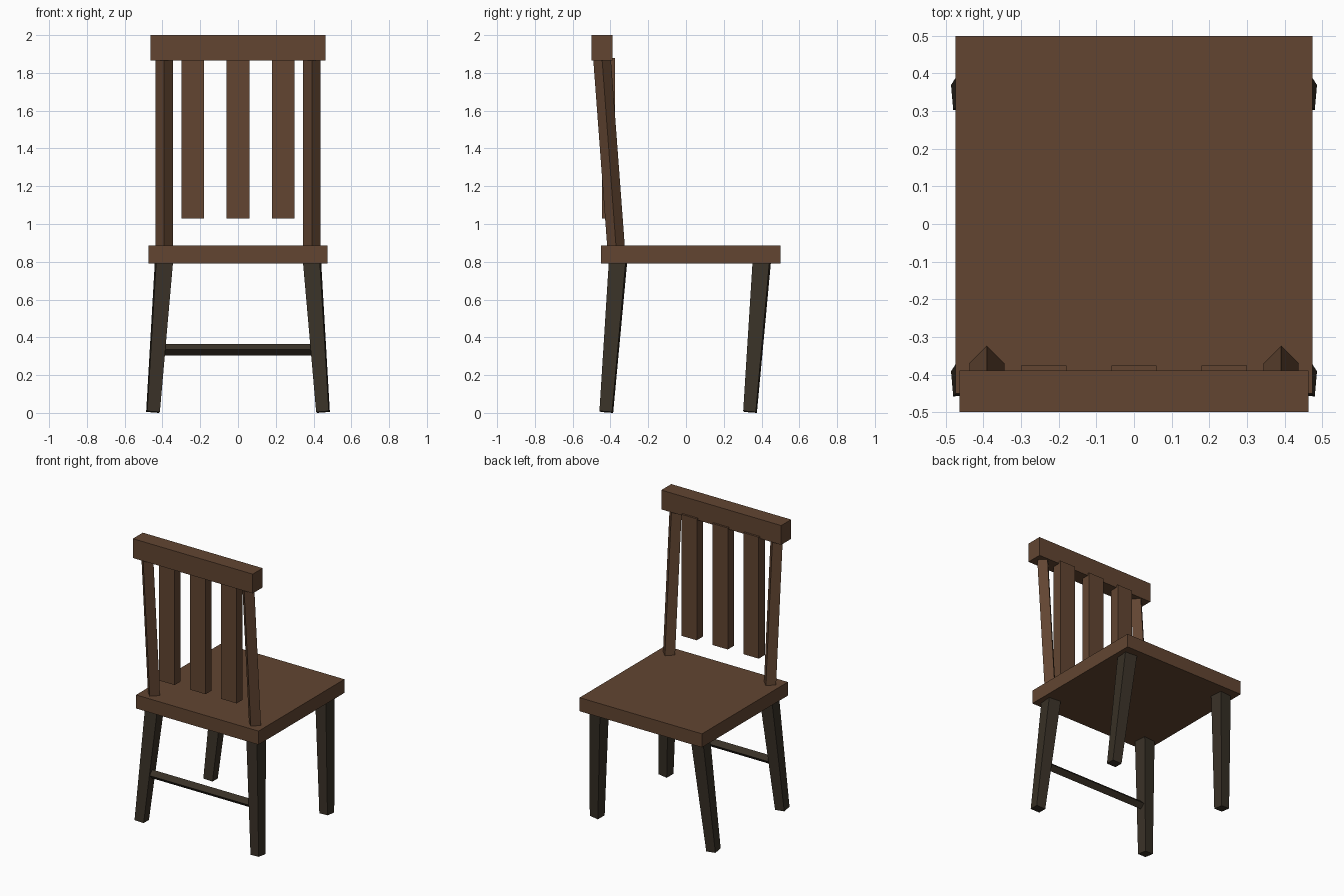
import bpy
import bmesh
from math import radians
from mathutils import Vector, Matrix

old = bpy.data.objects.get("Cube")
if old:
    bpy.data.objects.remove(old, do_unlink=True)


def make_material(name, rgb):
    mat = bpy.data.materials.new(name)
    mat.use_nodes = True
    mat.diffuse_color = (*rgb, 1)
    mat.node_tree.nodes["Principled BSDF"].inputs["Base Color"].default_value = (*rgb, 1)
    return mat


brown = make_material("brown wood", (0.122, 0.06, 0.031))
dark = make_material("dark wood", (0.041, 0.031, 0.02))


def finish(name, bm, mat):
    bmesh.ops.recalc_face_normals(bm, faces=bm.faces)
    mesh = bpy.data.meshes.new(name)
    bm.to_mesh(mesh)
    bm.free()
    mesh.materials.append(mat)
    obj = bpy.data.objects.new(name, mesh)
    bpy.context.collection.objects.link(obj)


def box(name, low, high, mat):
    low, high = Vector(low), Vector(high)
    bm = bmesh.new()
    bmesh.ops.create_cube(bm, size=1)
    bmesh.ops.scale(bm, vec=high - low, verts=bm.verts)
    bmesh.ops.translate(bm, vec=(low + high) / 2, verts=bm.verts)
    finish(name, bm, mat)


def bar(name, start, end, side_start, side_end, turn, mat, square_foot=False):
    """Four-sided bar between two points, turned about its length."""
    start, end = Vector(start), Vector(end)
    axis = end - start
    upright = abs(axis.z) > abs(axis.x)
    spin = Matrix.Rotation(radians(turn), 3, "Z" if upright else "X")
    bm = bmesh.new()
    rings = []
    for centre, side in ((start, side_start), (end, side_end)):
        ring = []
        for a, b in ((-1, -1), (1, -1), (1, 1), (-1, 1)):
            flat = (a, b, 0) if upright else (0, a, b)
            offset = spin @ (Vector(flat) * side / 2)
            if square_foot:
                offset.z = -(offset.x * axis.x + offset.y * axis.y) / axis.z
            ring.append(bm.verts.new(centre + offset))
        rings.append(ring)
    bottom, top = rings
    bm.faces.new(bottom)
    bm.faces.new(top)
    for i in range(4):
        j = (i + 1) % 4
        bm.faces.new((bottom[i], bottom[j], top[j], top[i]))
    finish(name, bm, mat)


# Seat and top rail
box("seat", (-0.474, -0.45, 0.79), (0.474, 0.5, 0.885), brown)
box("top_rail", (-0.464, -0.5, 1.865), (0.464, -0.39, 2), brown)

# Back slats
for name, x in (("right", -0.24), ("middle", 0), ("left", 0.24)):
    box(name + "_slat", (x - 0.06, -0.444, 1.03), (x + 0.06, -0.376, 1.88), brown)

# Leaning back posts and splayed legs, mirrored left to right
for side, s in (("right", -1), ("left", 1)):
    bar(side + "_back_post", (s * 0.391, -0.369, 0.86), (s * 0.391, -0.445, 1.88),
        0.066, 0.066, 45, brown)
    for end, y in (("rear", -0.422), ("front", 0.339)):
        bar(f"{side}_{end}_leg", (s * 0.45, y, 0.005), (s * 0.392, y + 0.062, 0.8),
            0.067, 0.089, -s * 5, dark, square_foot=True)

# Stretcher between the rear legs
bar("stretcher", (-0.42, -0.397, 0.335), (0.42, -0.397, 0.335), 0.043, 0.043, 45, dark)
